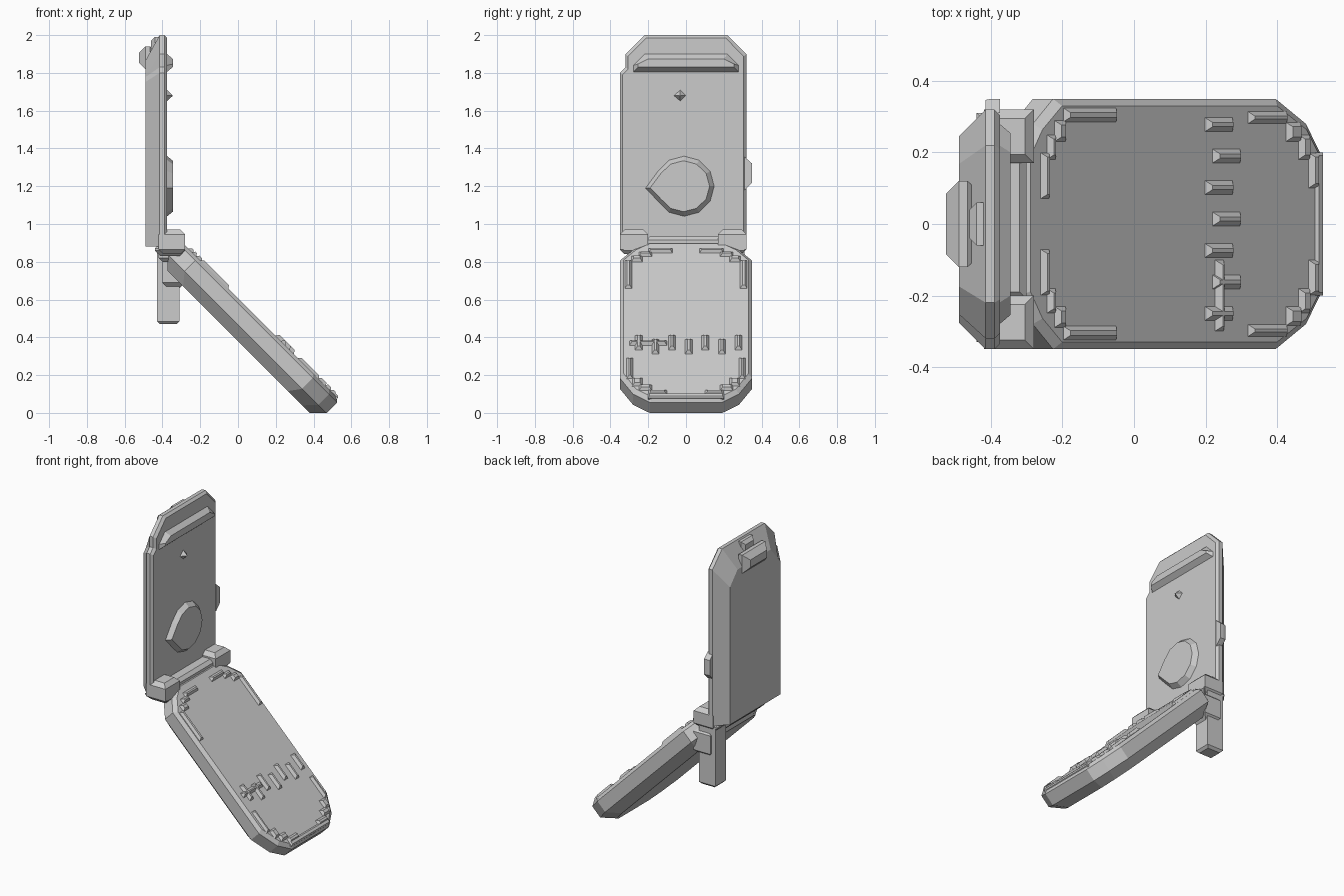
import bpy, bmesh, math
from mathutils import Matrix, Vector

old = bpy.data.objects.get("Cube")
if old:
    bpy.data.objects.remove(old, do_unlink=True)

grey = bpy.data.materials.new("plain grey")
grey.use_nodes = True
colour = (0.6, 0.6, 0.6, 1)
grey.diffuse_color = colour
grey.node_tree.nodes["Principled BSDF"].inputs["Base Color"].default_value = colour

# Local frames: (across, along, depth) -> world
S = math.sqrt(0.5)
UPRIGHT = Matrix(((0, 0, 1), (1, 0, 0), (0, 1, 0)))
SLOPED = Matrix(((0, S, S), (1, 0, 0), (0, -S, S)))
FLAT = Matrix.Identity(3)


def loft(name, outline, layers, frame):
    """Stack copies of an outline at (depth, inset) and cap both ends."""
    lo = [min(p[i] for p in outline) for i in (0, 1)]
    hi = [max(p[i] for p in outline) for i in (0, 1)]
    mid = [(a + b) / 2 for a, b in zip(lo, hi)]
    half = [(b - a) / 2 for a, b in zip(lo, hi)]
    bm = bmesh.new()
    rings = []
    for depth, inset in layers:
        ring = []
        for p in outline:
            q = [mid[i] + (p[i] - mid[i]) * (half[i] - inset) / half[i] for i in (0, 1)]
            ring.append(bm.verts.new(frame @ Vector((q[0], q[1], depth))))
        rings.append(ring)
    n = len(outline)
    for a, b in zip(rings, rings[1:]):
        for i in range(n):
            j = (i + 1) % n
            bm.faces.new((a[i], a[j], b[j], b[i]))
    bm.faces.new(rings[0])
    bm.faces.new(rings[-1])
    bmesh.ops.recalc_face_normals(bm, faces=bm.faces)
    mesh = bpy.data.meshes.new(name)
    bm.to_mesh(mesh)
    bm.free()
    mesh.materials.append(grey)
    obj = bpy.data.objects.new(name, mesh)
    bpy.context.collection.objects.link(obj)
    return obj


def block(name, a, b, d, frame=FLAT, bevel=0.0):
    """Box between ranges, with bevelled depth ends."""
    rect = [(a[0], b[0]), (a[1], b[0]), (a[1], b[1]), (a[0], b[1])]
    layers = [(d[0], 0), (d[1], 0)]
    if bevel:
        layers = [(d[0], bevel), (d[0] + bevel, 0), (d[1] - bevel, 0), (d[1], bevel)]
    return loft(name, rect, layers, frame)


def ridge(name, outline, base, height, inset, frame=UPRIGHT):
    return loft(name, outline, [(base, 0), (base + height, inset)], frame)


# Upright lid with clipped top corners and a chamfered back
lid = [(-0.35, 0.88), (0.32, 0.88), (0.32, 1.9), (0.22, 2.0),
       (-0.22, 2.0), (-0.32, 1.9), (-0.32, 1.83), (-0.35, 1.8)]
lid_obj = loft("lid", lid, [(-0.49, 0.075), (-0.415, 0), (-0.39, 0), (-0.375, 0.015)], UPRIGHT)
for v in lid_obj.data.vertices:
    if v.co.z < 1:
        v.co.z = 0.88  # square lower edge
    elif v.co.x < -0.48 and v.co.z > 1.8:
        v.co.z -= 0.06

# Raised details on the inner face of the lid
ridge("earpiece_bar", [(-0.28, 1.805), (0.28, 1.805), (0.28, 1.84), (0.22, 1.9),
                       (-0.22, 1.9), (-0.28, 1.84)], -0.376, 0.031, 0.026)
ridge("lid_stud", [(-0.065, 1.68), (-0.03, 1.65), (0.0, 1.68), (-0.03, 1.71)], -0.376, 0.03, 0.028)
disc = [(-0.01 + 0.16 * math.cos(k * math.pi / 6), 1.2 + 0.16 * math.sin(k * math.pi / 6))
        for k in range(12)]
disc[6] = (-0.215, 1.19)
ridge("lid_disc", disc, -0.376, 0.031, 0.025)

# Back catch, and the button on the lid edge
block("back_catch", (-0.12, 0.12), (1.82, 1.94), (-0.525, -0.43), UPRIGHT, 0.035)
block("back_catch_top", (-0.06, 0.06), (1.9, 1.99), (-0.46, -0.4), UPRIGHT, 0.02)
loft("side_button", [(0.31, 1.18), (0.35, 1.22), (0.35, 1.32), (0.31, 1.355)],
     [(-0.415, 0.003), (-0.4, 0), (-0.375, 0)], UPRIGHT)

# Hinge
block("hinge_barrel", (-0.42, -0.3), (-0.21, 0.19), (0.8, 0.935), bevel=0.02)
block("hinge_base", (-0.44, -0.28), (-0.33, 0.31), (0.83, 0.9), bevel=0.03)
for side, span in (("right", (-0.35, -0.2)), ("left", (0.17, 0.32))):
    block(side + "_hinge_lug", (-0.42, -0.28), span, (0.84, 0.97), bevel=0.025)

# Hanging post under the hinge
block("post", (-0.43, -0.31), (0.2, 0.31), (0.47, 0.88), bevel=0.015)
block("post_collar", (-0.4, -0.28), (0.18, 0.32), (0.66, 0.84), bevel=0.03)

# Sloped base with clipped ends
half = [(0.2, -0.86), (0.28, -0.81), (0.35, -0.73), (0.35, 0.15), (0.28, 0.27), (0.19, 0.332)]
base = half + [(-y, u) for y, u in reversed(half)]
base_obj = loft("base", base, [(0.268, 0.065), (0.33, 0), (0.41, 0), (0.43, 0.02)], SLOPED)

# Stepped rims at both ends of the base
steps = [(-0.8, -0.765, 0.07, 0.2), (-0.775, -0.74, 0.18, 0.25), (-0.745, -0.70, 0.23, 0.29),
         (-0.71, -0.50, 0.285, 0.325), (0.26, 0.30, 0.10, 0.2), (0.22, 0.265, 0.18, 0.25),
         (0.17, 0.23, 0.23, 0.285), (0.02, 0.175, 0.28, 0.315)]
for u0, u1, y0, y1 in steps:
    for side, s in (("left", 1), ("right", -1)):
        span = sorted((s * y0, s * y1))
        rect = [(span[0], u0), (span[1], u0), (span[1], u1), (span[0], u1)]
        ridge(side + "_rim_step", rect, 0.429, 0.016, 0.013, SLOPED)
block("end_lip", (-0.2, 0.2), (0.285, 0.318), (0.41, 0.438), SLOPED, 0.008)

# Row of key ridges across the base
for k in range(7):
    y = -0.27 + 0.088 * k
    shift = 0.03 * (k % 2)
    rect = [(y, -0.15 + shift), (y + 0.04, -0.15 + shift),
            (y + 0.04, -0.04 + shift), (y, -0.04 + shift)]
    ridge("key_ridge", rect, 0.429, 0.018, 0.014, SLOPED)
rect = [(-0.3, -0.11), (-0.1, -0.11), (-0.1, -0.075), (-0.3, -0.075)]
ridge("key_bar", rect, 0.429, 0.018, 0.014, SLOPED)
